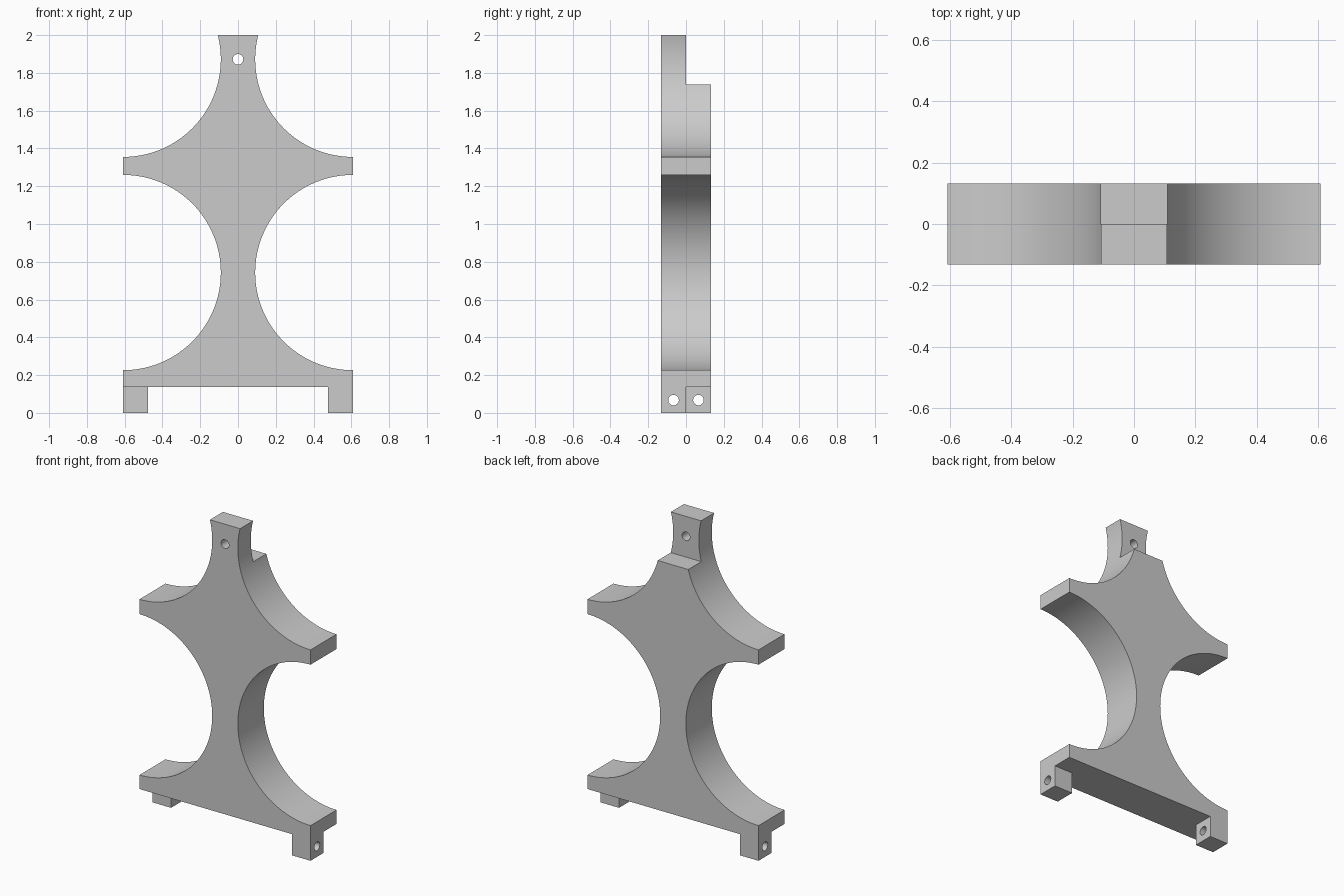
import bpy, bmesh
from math import pi, cos, sin, asin, radians
from mathutils import Matrix

HALF_W, HALF_D, TOP = 0.608, 0.132, 2.0
R = 0.517                      # radius of the scooped sides
LOW_Z, HIGH_Z = 0.743, 1.872   # scoop centres
FOOT_W, FOOT_H = 0.132, 0.136
STEP_Z = 1.738
HOLE_R = 0.028

if "Cube" in bpy.data.objects:
    bpy.data.objects.remove(bpy.data.objects["Cube"])

grey = bpy.data.materials.new("plain grey")
colour = (0.6, 0.6, 0.6, 1)
grey.diffuse_color = colour
grey.use_nodes = True
grey.node_tree.nodes["Principled BSDF"].inputs["Base Color"].default_value = colour


def new_object(name, bm):
    mesh = bpy.data.meshes.new(name)
    bmesh.ops.recalc_face_normals(bm, faces=bm.faces)
    bm.to_mesh(mesh)
    bm.free()
    obj = bpy.data.objects.new(name, mesh)
    obj.data.materials.append(grey)
    bpy.context.collection.objects.link(obj)
    return obj


def scoop(z, start, end, steps):
    """Points of an arc bulging inwards from the right-hand edge."""
    angles = [start + (end - start) * i / steps for i in range(steps + 1)]
    return [(HALF_W - R * cos(a), z + R * sin(a)) for a in angles]


def box_cutter(x0, x1, y0, y1, z0, z1):
    bm = bmesh.new()
    bmesh.ops.create_cube(bm, size=1)
    size = Matrix.Diagonal((x1 - x0, y1 - y0, z1 - z0, 1))
    place = Matrix.Translation(((x0 + x1) / 2, (y0 + y1) / 2, (z0 + z1) / 2))
    bm.transform(place @ size)
    return new_object("box_cutter", bm)


def hole_cutter(axis, location, length):
    bm = bmesh.new()
    bmesh.ops.create_cone(bm, cap_ends=True, segments=32, radius1=HOLE_R,
                          radius2=HOLE_R, depth=length)
    bm.transform(Matrix.Translation(location) @ Matrix.Rotation(pi / 2, 4, axis))
    return new_object("hole_cutter", bm)


# Outline: right half from the base up, then its mirror image
right = [(HALF_W, 0)]
right += scoop(LOW_Z, -pi / 2, pi / 2, 64)
right += scoop(HIGH_Z, -pi / 2, asin((TOP - HIGH_Z) / R), 42)
outline = right + [(-x, z) for x, z in reversed(right)]

bm = bmesh.new()
face = bm.faces.new([bm.verts.new((x, -HALF_D, z)) for x, z in outline])
extruded = bmesh.ops.extrude_face_region(bm, geom=[face])
bmesh.ops.translate(bm, vec=(0, 2 * HALF_D, 0),
                    verts=[v for v in extruded["geom"] if isinstance(v, bmesh.types.BMVert)])
if not face.is_valid or len(bm.faces) < len(outline) + 2:
    bm.faces.new([v for v in bm.verts if v.co.y < 0])
stand = new_object("stand_body", bm)

inner = HALF_W - FOOT_W
cutters = [
    # gap between the feet, then the missing half behind or before each foot
    box_cutter(-inner, inner, -1, 1, -1, FOOT_H),
    box_cutter(inner - 0.1, 1, 0, 1, -1, FOOT_H),
    box_cutter(-1, 0.1 - inner, -1, 0, -1, FOOT_H),
    # half-depth step at the top
    box_cutter(-0.5, 0.5, 0, 1, STEP_Z, 3),
    # pin holes
    hole_cutter('X', (0, 0, HIGH_Z), 1),
    hole_cutter('Y', (HALF_W, -HALF_D / 2, FOOT_H / 2), 0.5),
    hole_cutter('Y', (-HALF_W, HALF_D / 2, FOOT_H / 2), 0.5),
]

bpy.ops.object.select_all(action='DESELECT')
bpy.context.view_layer.objects.active = stand
stand.select_set(True)
for cutter in cutters:
    cutter.hide_render = True
    mod = stand.modifiers.new("cut", 'BOOLEAN')
    mod.operation = 'DIFFERENCE'
    mod.solver = 'EXACT'
    mod.object = cutter
    bpy.ops.object.modifier_apply(modifier=mod.name)
    bpy.data.objects.remove(cutter)

bpy.ops.object.shade_smooth_by_angle(angle=radians(30))
